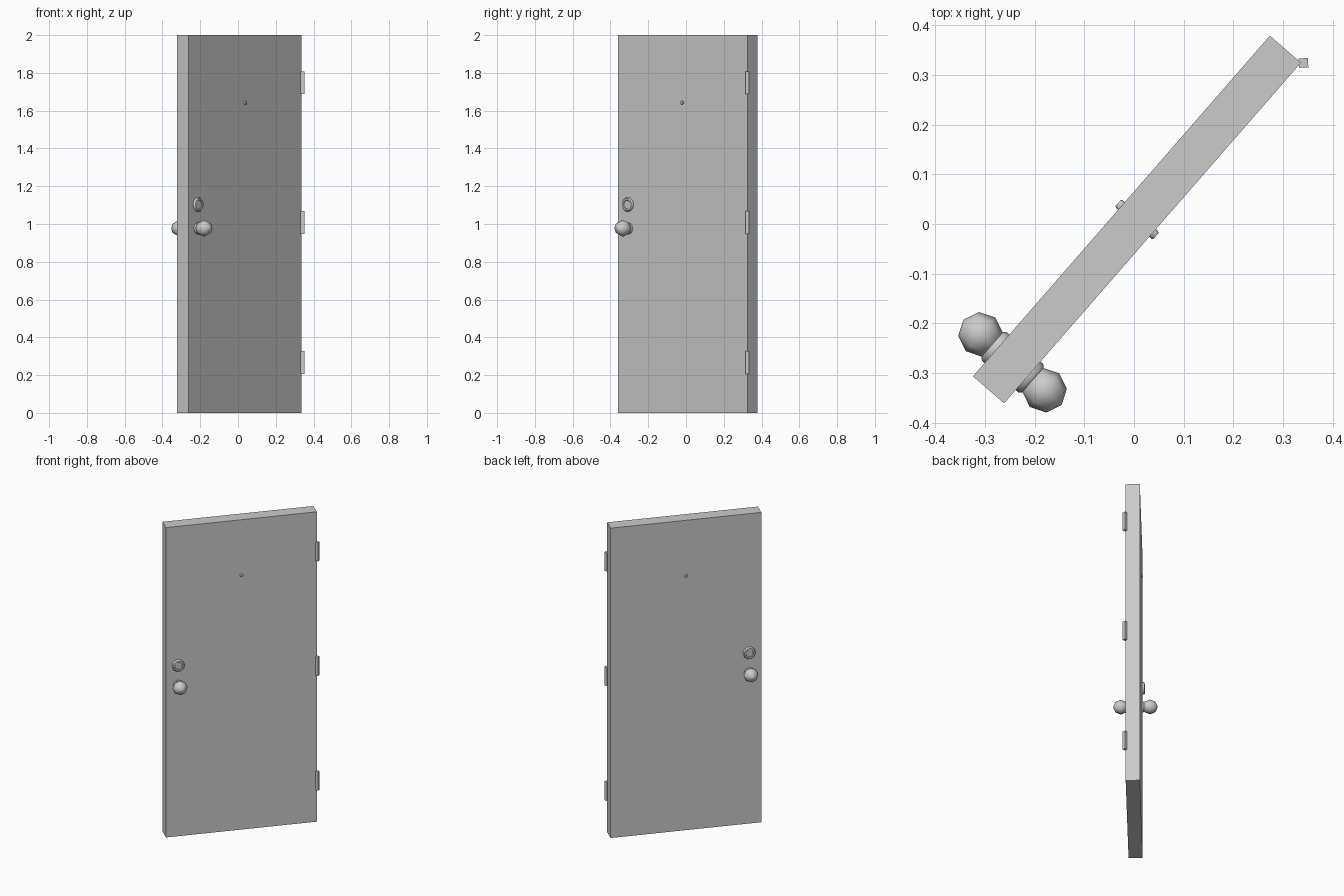
import bpy
from math import radians, pi, cos, sin
from mathutils import Matrix

if "Cube" in bpy.data.objects:
    bpy.data.objects.remove(bpy.data.objects["Cube"], do_unlink=True)

# Single grey finish
grey = bpy.data.materials.new("plain_grey")
grey.use_nodes = True
tint = (0.6, 0.6, 0.6, 1)
grey.diffuse_color = tint
grey.node_tree.nodes["Principled BSDF"].inputs["Base Color"].default_value = tint

# The door is swung open: local x runs along its width, local -y is its front
swing = Matrix.Translation((0.006, 0.009, 0)) @ Matrix.Rotation(radians(48.93), 4, "Z")
width, thick, height = 0.909, 0.083, 2.0
latch_x = -0.381


def finish(obj, name, local, smooth=None):
    obj.name = name
    obj.data.name = name
    obj.matrix_world = swing @ local
    obj.data.materials.append(grey)
    if smooth:
        bpy.ops.object.shade_smooth_by_angle(angle=radians(smooth))


def lathe(name, profile, sides, x, z, side, smooth):
    """Turn (radius, distance from door face) points about an axis normal to the door."""
    verts, faces = [], []
    for r, d in profile:
        for i in range(sides):
            a = 2 * pi * i / sides
            verts.append((r * cos(a), r * sin(a), d))
    for k in range(len(profile) - 1):
        for i in range(sides):
            j = (i + 1) % sides
            a, b = k * sides, (k + 1) * sides
            faces.append((a + i, a + j, b + j, b + i))
    faces.append(tuple(reversed(range(sides))))
    faces.append(tuple(range(len(verts) - sides, len(verts))))
    mesh = bpy.data.meshes.new(name)
    mesh.from_pydata(verts, [], faces)
    obj = bpy.data.objects.new(name, mesh)
    bpy.context.collection.objects.link(obj)
    bpy.ops.object.select_all(action="DESELECT")
    obj.select_set(True)
    bpy.context.view_layer.objects.active = obj
    local = Matrix.Translation((x, side * thick / 2, z)) @ Matrix.Rotation(-side * pi / 2, 4, "X")
    finish(obj, name, local, smooth)


# Door slab
bpy.ops.mesh.primitive_cube_add(size=1)
finish(bpy.context.object, "door_slab",
       Matrix.Translation((0, 0, height / 2)) @ Matrix.Diagonal((width, thick, height, 1)))

# Knob, deadbolt and peephole on both faces
ball_r, ball_d = 0.045, 0.044
ball = [(ball_r * sin(radians(t)), ball_d - ball_r * cos(radians(t))) for t in (45, 90, 135, 179)]
knob = [(0.032, -0.002), (0.032, 0.006), (0.026, 0.010)] + ball
deadbolt = [(0.038, -0.002), (0.038, 0.007), (0.033, 0.013), (0.024, 0.013), (0.022, 0.010)]
peephole = [(0.010, -0.002), (0.010, 0.006), (0.008, 0.009)]
for label, side in (("front", -1), ("back", 1)):
    lathe(label + "_knob", knob, 8, latch_x, 0.977, side, 60)
    lathe(label + "_deadbolt", deadbolt, 10, latch_x, 1.103, side, 40)
    lathe(label + "_peephole", peephole, 8, 0, 1.642, side, 40)

# Three square hinge pins at the front edge of the hinge side
for label, z in (("lower", 0.267), ("middle", 1.008), ("upper", 1.747)):
    bpy.ops.mesh.primitive_cylinder_add(vertices=4, radius=0.0132, depth=0.12)
    finish(bpy.context.object, label + "_hinge", Matrix.Translation((0.4575, -0.0455, z)))
